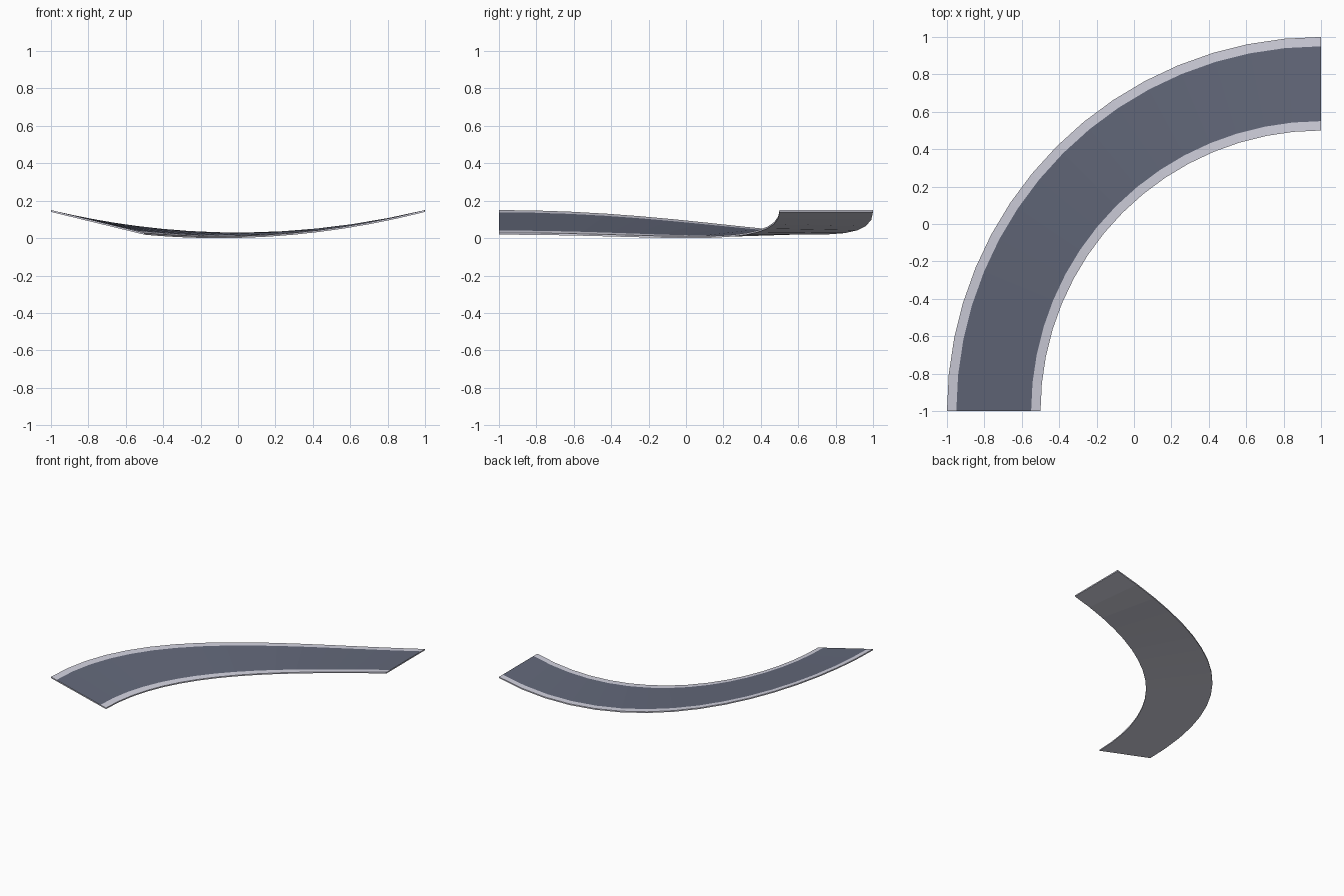
import bpy, bmesh, math

if "Cube" in bpy.data.objects:
    bpy.data.objects.remove(bpy.data.objects["Cube"])

def material(name, rgb):
    m = bpy.data.materials.new(name)
    m.diffuse_color = (*rgb, 1)
    m.use_nodes = True
    m.node_tree.nodes["Principled BSDF"].inputs["Base Color"].default_value = m.diffuse_color
    return m

asphalt = material("blue grey asphalt", (0.125, 0.14, 0.195))
kerb = material("light grey concrete", (0.64, 0.64, 0.73))

SEGMENTS = 16
THICK = 0.01
RADII = [1.5, 1.55, 1.95, 2.0]

def edge_heights(t):
    """Heights of the inner and outer edge: both dip midway, the start is banked."""
    xi, xo = 1 - 1.5 * math.cos(t), 1 - 2 * math.cos(t)
    return 0.01 + 0.1157 * (xi + 0.1) ** 2, 0.03 + 0.12 * xo ** 2

def point(r, t, drop):
    zi, zo = edge_heights(t)
    z = zi + (zo - zi) * (r - 1.5) / 0.5 - drop
    return (1 - r * math.cos(t), -1 + r * math.sin(t), z)

# Curved banked track slab: closed cross-section swept through a quarter turn
bm = bmesh.new()
profile = [(r, 0) for r in RADII] + [(2.0, THICK), (1.5, THICK)]
rings = []
for i in range(SEGMENTS + 1):
    t = math.pi / 2 * i / SEGMENTS
    rings.append([bm.verts.new(point(r, t, d)) for r, d in profile])
n = len(profile)
for a, b in zip(rings, rings[1:]):
    for j in range(n):
        k = (j + 1) % n
        f = bm.faces.new((a[j], a[k], b[k], b[j]))
        # middle top strip is asphalt; kerbs, sides and underside are concrete
        f.material_index = 0 if j == 1 else 1
for ring in (rings[0], rings[-1]):
    bm.faces.new(ring).material_index = 1
bmesh.ops.recalc_face_normals(bm, faces=bm.faces)

mesh = bpy.data.meshes.new("curved_track")
bm.to_mesh(mesh)
bm.free()
for m in (asphalt, kerb):
    mesh.materials.append(m)
track = bpy.data.objects.new("curved_track", mesh)
bpy.context.collection.objects.link(track)
